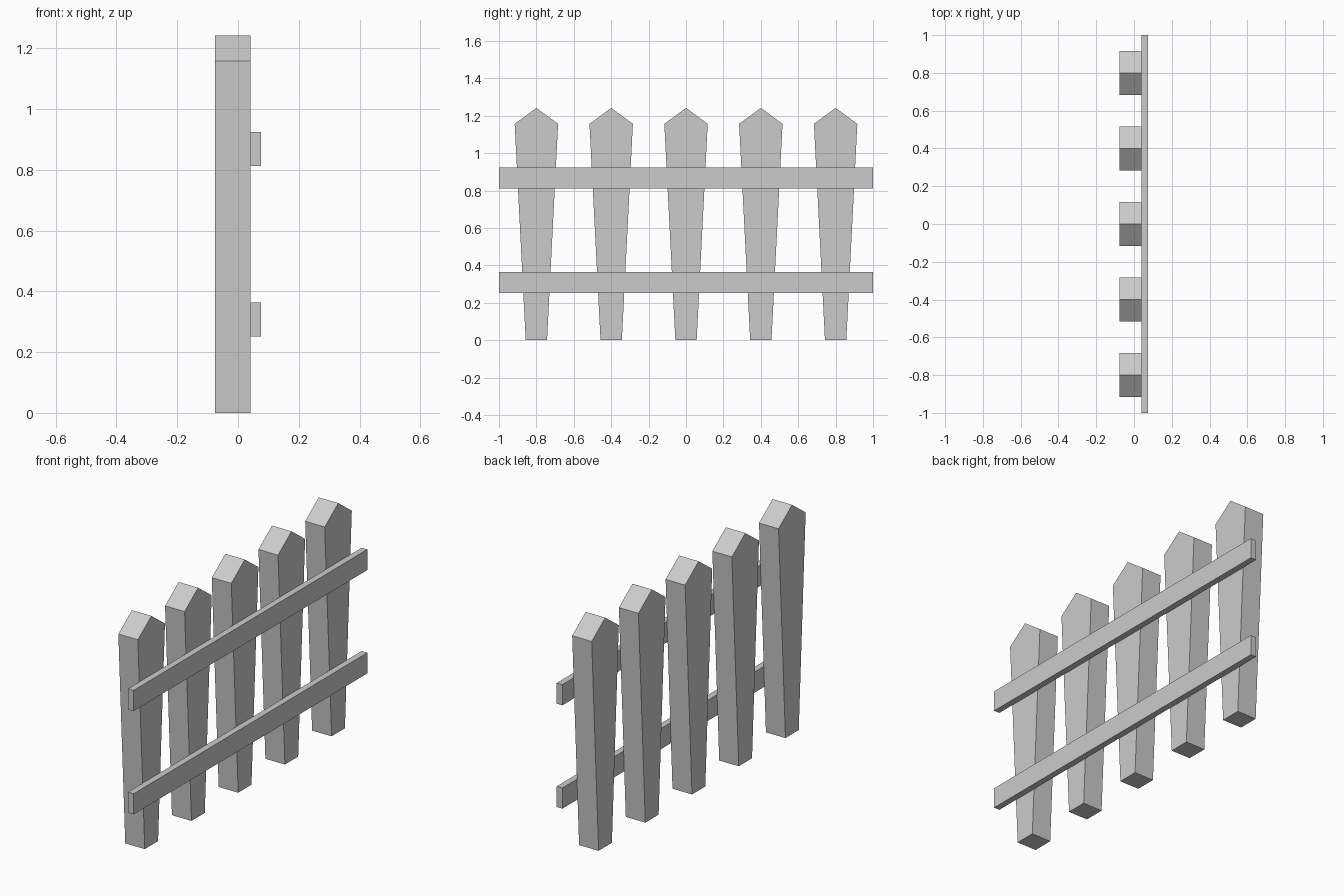
import bpy
import bmesh

if "Cube" in bpy.data.objects:
    bpy.data.objects.remove(bpy.data.objects["Cube"])


def prism(name, outline, x0, x1):
    """Extrude a (y, z) outline along x from x0 to x1."""
    bm = bmesh.new()
    face = bm.faces.new([bm.verts.new((x0, y, z)) for y, z in outline])
    ext = bmesh.ops.extrude_face_region(bm, geom=[face])
    verts = [g for g in ext["geom"] if isinstance(g, bmesh.types.BMVert)]
    bmesh.ops.translate(bm, verts=verts, vec=(x1 - x0, 0, 0))
    bmesh.ops.recalc_face_normals(bm, faces=bm.faces)
    mesh = bpy.data.meshes.new(name)
    bm.to_mesh(mesh)
    bm.free()
    obj = bpy.data.objects.new(name, mesh)
    bpy.context.collection.objects.link(obj)
    return obj


# Pointed pickets, tapering towards the ground
picket = [(-0.057, 0), (0.057, 0), (0.116, 1.157), (0, 1.242), (-0.116, 1.157)]
for i in range(5):
    obj = prism(f"picket_{i + 1}", picket, -0.076, 0.041)
    obj.location.y = -0.8 + 0.4 * i

# Two horizontal rails fixed to the +x face of the pickets
for name, z0, z1 in (("lower_rail", 0.252, 0.364), ("upper_rail", 0.812, 0.924)):
    prism(name, [(-1, z0), (1, z0), (1, z1), (-1, z1)], 0.041, 0.075)
